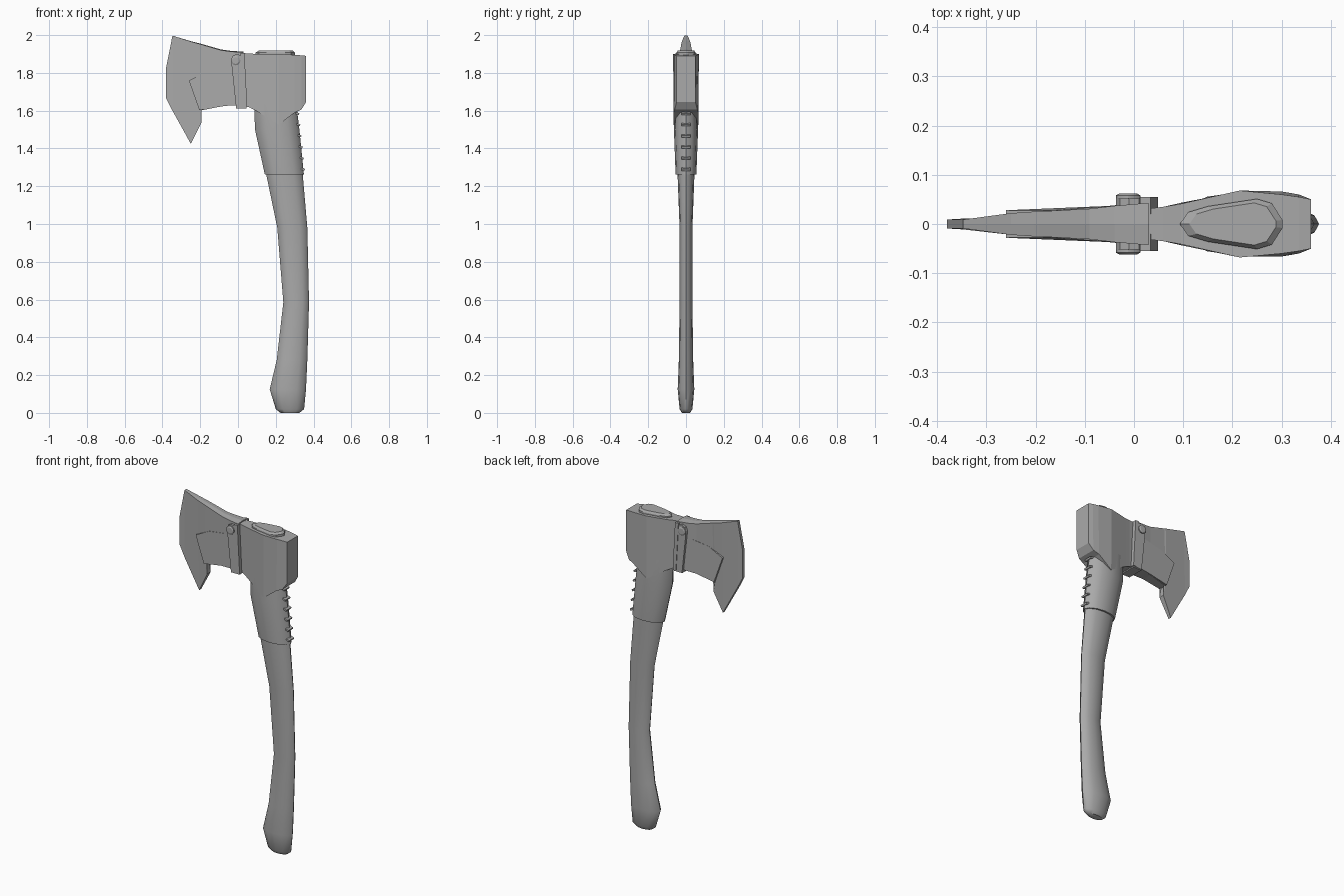
import bpy
import bmesh
from math import cos, sin, tau, radians
from mathutils import Matrix

cube = bpy.data.objects.get("Cube")
if cube:
    bpy.data.objects.remove(cube, do_unlink=True)

grey = bpy.data.materials.new("plain grey")
grey.use_nodes = True
grey.diffuse_color = (0.4, 0.4, 0.4, 1)
grey.node_tree.nodes["Principled BSDF"].inputs["Base Color"].default_value = (0.4, 0.4, 0.4, 1)


def finish(name, bm, smooth=None):
    """Turn a bmesh into a named object, optionally smooth below an angle."""
    bmesh.ops.recalc_face_normals(bm, faces=bm.faces)
    mesh = bpy.data.meshes.new(name)
    bm.to_mesh(mesh)
    bm.free()
    mesh.materials.append(grey)
    obj = bpy.data.objects.new(name, mesh)
    bpy.context.collection.objects.link(obj)
    if smooth:
        bpy.ops.object.select_all(action="DESELECT")
        obj.select_set(True)
        bpy.context.view_layer.objects.active = obj
        bpy.ops.object.shade_smooth_by_angle(angle=radians(smooth))
    return obj


def loft(name, rings, smooth=None):
    """Skin a series of equal-length rings and cap both ends."""
    bm = bmesh.new()
    loops = [[bm.verts.new(p) for p in ring] for ring in rings]
    n = len(loops[0])
    for a, b in zip(loops, loops[1:]):
        for i in range(n):
            j = (i + 1) % n
            bm.faces.new((a[i], a[j], b[j], b[i]))
    bm.faces.new(loops[0])
    bm.faces.new(loops[-1])
    return finish(name, bm, smooth)


def oval(z, x0, x1, hy, n=12):
    """Horizontal oval ring between two x limits."""
    cx, rx = (x0 + x1) / 2, (x1 - x0) / 2
    return [(cx + rx * cos(tau * i / n), hy * sin(tau * i / n), z) for i in range(n)]


def section(x, top, bottom, hy_top, hy_bottom, ridge=0.0):
    """Upright section across the head, symmetric in y."""
    return [(x, 0, top + ridge), (x, hy_top, top), (x, hy_bottom, bottom),
            (x, 0, bottom), (x, -hy_bottom, bottom), (x, -hy_top, top)]


# Curved wooden handle
loft("handle", [oval(*r) for r in [
    (0.0, 0.225, 0.325, 0.022), (0.02, 0.20, 0.35, 0.034),
    (0.125, 0.168, 0.36, 0.044), (0.28, 0.205, 0.367, 0.038),
    (0.585, 0.24, 0.376, 0.034), (0.98, 0.208, 0.367, 0.034),
    (1.27, 0.148, 0.342, 0.045), (1.65, 0.10, 0.30, 0.045)]], 45)

# Wrapped sleeve below the head
loft("sleeve", [oval(*r) for r in [
    (1.262, 0.142, 0.349, 0.055), (1.5, 0.09, 0.325, 0.064),
    (1.65, 0.085, 0.307, 0.06)]], 45)

# Lacing along the back of the sleeve
for i in range(6):
    t = i / 5
    bm = bmesh.new()
    place = (Matrix.Translation((0.344 - 0.03 * t, 0, 1.29 + 0.295 * t))
             @ Matrix.Rotation(radians(20), 4, "Y")
             @ Matrix.Diagonal((0.02, 0.046, 0.01, 1)))
    bmesh.ops.create_cube(bm, size=1, matrix=place)
    finish(f"lacing_{i + 1}", bm)

# Poll block with pointed cheeks around the handle
loft("head_block", [section(*r) for r in [
    (0.02, 1.905, 1.62, 0.03, 0.03), (0.06, 1.903, 1.618, 0.035, 0.035),
    (0.095, 1.90, 1.60, 0.041, 0.043), (0.215, 1.90, 1.525, 0.068, 0.066),
    (0.30, 1.895, 1.59, 0.06, 0.066), (0.335, 1.893, 1.605, 0.055, 0.06),
    (0.36, 1.89, 1.645, 0.05, 0.05)]])

# Bearded blade, thin at the cutting edge
loft("blade", [section(*r) for r in [
    (-0.38, 1.83, 1.665, 0.009, 0.009), (-0.347, 1.997, 1.60, 0.009, 0.011),
    (-0.25, 1.966, 1.425, 0.022, 0.009, 0.002), (-0.192, 1.95, 1.54, 0.026, 0.016, 0.003),
    (-0.203, 1.953, 1.60, 0.025, 0.021, 0.003), (-0.09, 1.92, 1.622, 0.031, 0.03, 0.004),
    (-0.04, 1.913, 1.628, 0.037, 0.036, 0.004), (0.03, 1.908, 1.625, 0.043, 0.043, 0.004)]])

# Parts repeated on both faces of the head
for side, label in ((1, "back"), (-1, "front")):
    # Raised cheek stepping up from the thin blade
    cheek = [(-0.17, 0.027, 1.805), (-0.26, 0.028, 1.76), (-0.205, 0.03, 1.603),
             (-0.09, 0.033, 1.624), (-0.02, 0.04, 1.628), (-0.02, 0.038, 1.83)]
    loft(f"blade_cheek_{label}", [[(x, 0, z) for x, y, z in cheek],
                                  [(x, side * y, z) for x, y, z in cheek]])
    # Side plate of the strap, rounded over the bolt
    strap = [(-0.01, 1.615), (-0.037, 1.87), (-0.028, 1.89), (-0.01, 1.9),
             (0.01, 1.895), (0.023, 1.87), (0.047, 1.62)]
    loft(f"strap_plate_{label}", [[(x, side * y, z) for x, z in strap] for y in (0.025, 0.052)])
    # Rear lip of the strap
    lip = [(0.028, 1.62), (0.012, 1.905), (0.034, 1.905), (0.049, 1.62)]
    loft(f"strap_lip_{label}", [[(x, side * y, z) for x, z in lip] for y in (0.02, 0.055)])
    # Bolt head with a chamfered rim
    loft(f"bolt_{label}", [[(-0.012 + r * cos(tau * i / 12), side * y, 1.865 + r * sin(tau * i / 12))
                            for i in range(12)]
                           for r, y in ((0.025, 0.04), (0.025, 0.058), (0.018, 0.062))], 30)

# Strap bridge under the blade
loft("strap_bridge", [[(x, y, z) for x, y in
                       ((-0.01, -0.05), (0.045, -0.05), (0.045, 0.05), (-0.01, 0.05))]
                      for z in (1.612, 1.635)])

# Handle end showing through the top of the head
outline = [(0.093, 0), (0.11, 0.024), (0.15, 0.036), (0.25, 0.051), (0.28, 0.042), (0.302, 0.008)]
outline += [(x, -y) for x, y in reversed(outline[1:])]


def plug_ring(z, scale):
    return [(0.215 + (x - 0.215) * scale, y * scale, z) for x, y in outline]


loft("handle_plug", [plug_ring(1.88, 1), plug_ring(1.908, 1), plug_ring(1.919, 0.84)])
